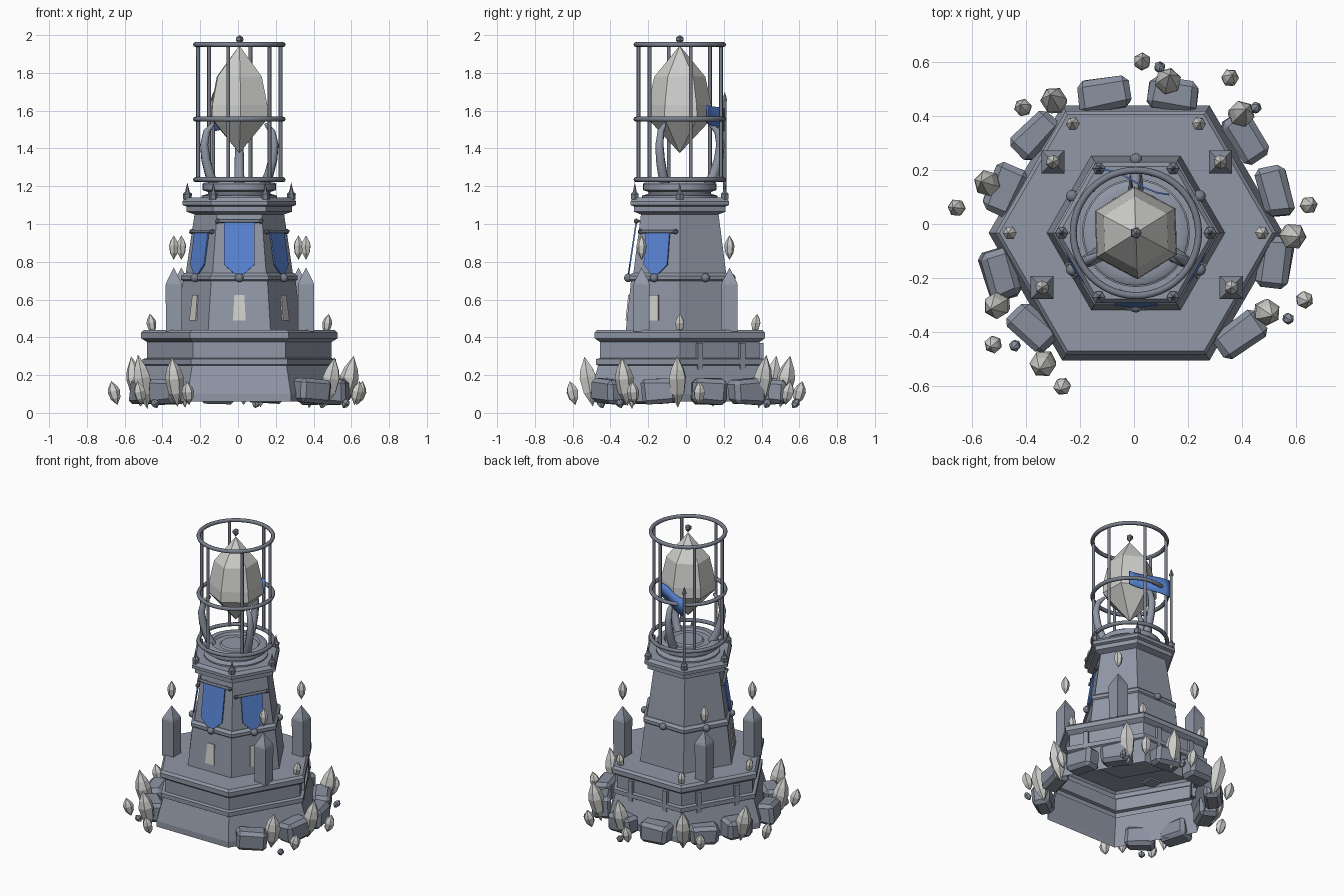
import bpy, bmesh, math, random
from mathutils import Vector, Matrix

random.seed(4)
cube = bpy.data.objects.get("Cube")
if cube:
    bpy.data.objects.remove(cube, do_unlink=True)

CENTRE = Vector((0.007, -0.033, 0))
ROOT3 = math.cos(math.radians(30))


def material(name, rgb):
    m = bpy.data.materials.new(name)
    m.use_nodes = True
    m.diffuse_color = (*rgb, 1)
    m.node_tree.nodes["Principled BSDF"].inputs["Base Color"].default_value = (*rgb, 1)
    return m


STONE = material("blue grey stone", (0.28, 0.31, 0.38))
ROCK = material("rough rock", (0.25, 0.28, 0.345))
METAL = material("dark metal", (0.19, 0.21, 0.26))
CRYSTAL = material("pale crystal", (0.62, 0.62, 0.60))
CLOTH = material("blue cloth", (0.10, 0.23, 0.66))


def make(name, bm, mat, loc=CENTRE, rot=None, smooth=False):
    bmesh.ops.recalc_face_normals(bm, faces=bm.faces)
    mesh = bpy.data.meshes.new(name)
    bm.to_mesh(mesh)
    bm.free()
    mesh.materials.append(mat)
    ob = bpy.data.objects.new(name, mesh)
    bpy.context.scene.collection.objects.link(ob)
    ob.location = loc
    if rot:
        ob.rotation_euler = rot
    if smooth:
        bpy.ops.object.select_all(action='DESELECT')
        bpy.context.view_layer.objects.active = ob
        ob.select_set(True)
        bpy.ops.object.shade_smooth_by_angle(angle=math.radians(40))
    return ob


def loft(name, profile, mat, sides=6, start=0, cap_bottom=True, **kw):
    """Stack of regular polygons given as (radius, height); radius 0 is a point."""
    bm = bmesh.new()
    rings = []
    for r, z in profile:
        angles = [start + math.tau * i / sides for i in range(sides)] if r else [0]
        rings.append([bm.verts.new((r * math.cos(a), r * math.sin(a), z)) for a in angles])
    for lo, hi in zip(rings, rings[1:]):
        for i in range(sides):
            j = (i + 1) % sides
            quad = [lo[i % len(lo)], lo[j % len(lo)], hi[j % len(hi)], hi[i % len(hi)]]
            bm.faces.new(list(dict.fromkeys(quad)))
    if cap_bottom and len(rings[0]) > 1:
        bm.faces.new(rings[0][::-1])
    if len(rings[-1]) > 1:
        bm.faces.new(rings[-1])
    return make(name, bm, mat, **kw)


def tube(name, points, radius, mat, cyclic=False, taper=None):
    cu = bpy.data.curves.new(name, 'CURVE')
    cu.dimensions = '3D'
    cu.bevel_depth = radius
    cu.bevel_resolution = 2
    cu.use_fill_caps = True
    sp = cu.splines.new('POLY')
    sp.points.add(len(points) - 1)
    for i, p in enumerate(points):
        sp.points[i].co = (*p, 1)
        sp.points[i].radius = taper[i] if taper else 1
    sp.use_cyclic_u = cyclic
    sp.use_smooth = True
    cu.materials.append(mat)
    ob = bpy.data.objects.new(name, cu)
    ob.location = CENTRE
    bpy.context.scene.collection.objects.link(ob)
    return ob


def polar(r, deg, z=0.0):
    return Vector((r * math.cos(math.radians(deg)), r * math.sin(math.radians(deg)), z))


def sheet(name, outline, mat, deg, r_of_z, thick):
    """Flat panel on a tower face; outline is (sideways, height)."""
    bm = bmesh.new()
    side = polar(1, deg + 90)
    vs = [bm.verts.new(polar(r_of_z(z), deg, z) + side * u) for u, z in outline]
    bm.faces.new(vs)
    ob = make(name, bm, mat)
    mod = ob.modifiers.new("thickness", 'SOLIDIFY')
    mod.thickness = thick
    mod.offset = 0
    return ob


def shard(name, x, y, z, length, r, mat, tilt=0.0):
    """Faceted crystal leaning outward from the tower."""
    prof = [(0, -.5), (r * .8, -.22), (r, .08), (r * .75, .25), (0, .5)]
    a = math.atan2(y, x)
    rot = (Matrix.Rotation(a, 4, 'Z') @ Matrix.Rotation(tilt, 4, 'Y')).to_euler()
    loft(name, [(q, h * length) for q, h in prof], mat, loc=(x, y, z), rot=rot)


# Hollow stepped base, open underneath
loft("base", [(.545, .06), (.545, .10), (.50, .25), (.512, .256), (.512, .285), (.488, .29),
              (.488, .375), (.505, .385), (.52, .395), (.52, .425), (.505, .44)],
     STONE, cap_bottom=False)

# Ribs on the rear base faces
for deg in (30, 90, 150):
    for u in (-.13, .13):
        bm = bmesh.new()
        bmesh.ops.create_cube(bm, size=1)
        bmesh.ops.scale(bm, vec=(.03, .03, .14), verts=bm.verts)
        p = CENTRE + polar(.428, deg, .30) + polar(u, deg + 90)
        make("base_rib", bm, STONE, loc=p, rot=(0, 0, math.radians(deg)))

# Tower body, belt and cornice
loft("lower_tower", [(.33, .435), (.298, .70)], STONE)
loft("tower_belt", [(.295, .695), (.308, .705), (.308, .725), (.29, .74)], STONE)
loft("upper_tower", [(.285, .73), (.236, 1.06)], STONE)
loft("cornice", [(.235, 1.05), (.28, 1.065), (.28, 1.093), (.30, 1.1), (.30, 1.12), (.283, 1.14)], STONE)
loft("lamp_drum", [(.20, 1.135), (.20, 1.15), (.165, 1.16), (.165, 1.17), (.195, 1.18),
                   (.195, 1.212), (.185, 1.22), (.15, 1.22), (.14, 1.205), (.10, 1.205), (.09, 1.215)],
     STONE, sides=32, smooth=True)

# Studs on the belt
for k in range(6):
    bm = bmesh.new()
    bmesh.ops.create_uvsphere(bm, u_segments=12, v_segments=8, radius=.023)
    make("belt_stud", bm, METAL, loc=CENTRE + polar(.272, 30 + 60 * k, .715), smooth=True)

# Cornice spikes, one corner holds the flag pole
for k in range(6):
    loft("cornice_spike", [(.022, 0), (.024, .03), (.012, .04), (0, .09)], METAL,
         loc=CENTRE + polar(.275, 60 * k, 1.13))

# Windows and banners on the three front faces
for deg, half, top, bottom in ((-90, .08, 1.01, .735), (-30, .072, .955, .735), (-150, .072, .955, .735)):
    sheet("window", [(-.034, .49), (.034, .49), (.026, .625), (-.026, .625)], CRYSTAL, deg,
          lambda z: ROOT3 * (.33 - (z - .435) * .121) + .003, .008)
    hang = lambda z, t=top: .23 + (t - z) * .15
    sheet("banner", [(-half, top), (-half, bottom + .05), (-half * .3, bottom),
                     (half * .3, bottom), (half, bottom + .05), (half, top)], CLOTH, deg, hang, .008)
    side = polar(half + .035, deg + 90)
    mid = polar(.23, deg, top + .005)
    tube("banner_rod", [mid - side, mid + side], .009, METAL)
    for s in (-1, 1):
        bm = bmesh.new()
        bmesh.ops.create_icosphere(bm, subdivisions=1, radius=.015)
        make("rod_knob", bm, METAL, loc=CENTRE + mid + side * s)
        hook = mid + side * s * .7
        tube("rod_bracket", [hook, hook - polar(.04, deg)], .006, METAL)

# Cage rings and bars
for z in (1.235, 1.555, 1.95):
    tube("cage_ring", [polar(.232, 7.5 * i, z) for i in range(48)], .013, METAL, cyclic=True)
for k in range(6):
    tube("cage_bar", [polar(.226, 15 + 60 * k, 1.235), polar(.226, 15 + 60 * k, 1.95)], .010, METAL)

# Claws holding the great crystal
for deg in (90, 210, 330):
    path = ((.15, 1.20), (.18, 1.26), (.205, 1.34), (.215, 1.42), (.20, 1.49), (.16, 1.53))
    tube("crystal_claw", [polar(r, deg, z) for r, z in path], .026, STONE,
         taper=(1.1, 1, .95, .85, .7, .35))
loft("great_crystal", [(0, 1.375), (.172, 1.56), (.168, 1.63), (.135, 1.78), (0, 1.945)], CRYSTAL,
     start=math.radians(32))
loft("cage_tip_stone", [(0, 1.945), (.022, 1.972), (.020, 1.988), (0, 2.0)], METAL, sides=5)

# Rear flag on its pole
pole = polar(.275, 120)
tube("flag_pole", [pole + Vector((0, 0, 1.13)), pole + Vector((0, 0, 1.66))], .009, METAL)
loft("flag_pole_tip", [(.014, 1.65), (.014, 1.66), (0, 1.70)], METAL, loc=CENTRE + pole)
bm = bmesh.new()
cols = []
for i in range(7):
    t = i / 6
    p = pole + Vector((.26 * t, -.09 * t + .012 * math.sin(t * 6), 0))
    cols.append([bm.verts.new(p + Vector((0, 0, z))) for z in (1.49 + .05 * t, 1.61 + .02 * t)])
for a, b in zip(cols, cols[1:]):
    bm.faces.new((a[0], b[0], b[1], a[1]))
make("flag", bm, CLOTH, smooth=True).modifiers.new("thickness", 'SOLIDIFY').thickness = .006

# Corner obelisks with floating crystals
for x, y in ((-.30, .23), (.32, .23), (-.34, -.235), (.36, -.235)):
    h = .042 * math.sqrt(2)
    loft("obelisk", [(h, .43), (h * 1.02, .68), (h * .9, .695), (0, .77)], STONE, sides=4,
         start=math.pi / 4, loc=(x, y, 0))
    shard("floating_crystal", x, y, .875, .13, .027, CRYSTAL)

# Small crystals on the base terrace corners
for deg in (0, 60, 120, 180):
    p = CENTRE + polar(.465, deg)
    shard("terrace_crystal", p.x, p.y, .47, .11, .026, CRYSTAL, .15)

# Boulders around the sides and back
for x, y, turn in ((-.11, .48, 8), (.14, .48, -10), (-.365, .33, 45), (.41, .32, -55),
                   (-.48, .13, 65), (.52, .12, -78), (-.50, -.185, -75), (.525, -.14, 82),
                   (-.375, -.39, -42), (.39, -.41, 35)):
    bm = bmesh.new()
    bmesh.ops.create_cube(bm, size=1)
    bmesh.ops.scale(bm, vec=(.185, .115, .13), verts=bm.verts)
    for v in bm.verts:
        v.co += Vector([random.uniform(-.01, .01) for _ in range(3)])
    bmesh.ops.bevel(bm, geom=bm.edges[:], offset=.022, segments=1, affect='EDGES')
    make("boulder", bm, ROCK, loc=(x, y, .115), rot=(0, 0, math.radians(turn)))

# Large crystals rising between the boulders
for x, y in ((-.54, .15), (-.295, .455), (.125, .525), (.395, .405), (.585, -.045),
             (.49, -.325), (-.335, -.515), (-.505, -.30)):
    shard("ground_crystal", x, y, .165, random.uniform(.26, .30), .05, CRYSTAL, .2)

# Smaller outer crystals
for x, y in ((-.655, .06), (-.41, .43), (.03, .60), (.355, .54), (.645, .07),
             (.63, -.28), (-.265, -.60), (-.52, -.445)):
    shard("outer_crystal", x, y, .105, .13, .033, CRYSTAL, .25)

# Loose stone chips
for x, y in ((.095, .58), (.57, -.35), (-.44, -.45), (.45, .43)):
    shard("stone_chip", x, y, .05, .06, .022, ROCK, .6)
